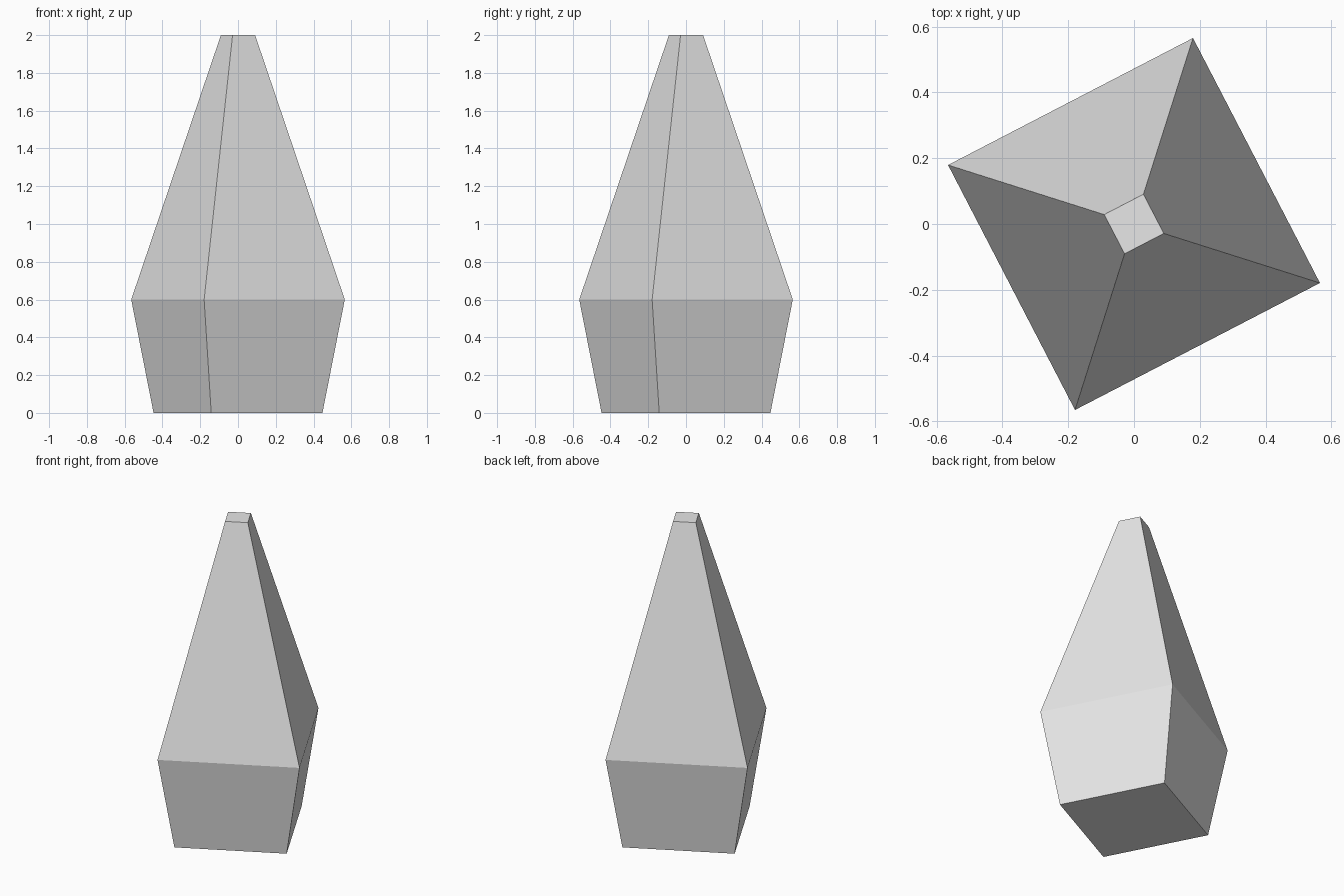
import bpy
import bmesh
from math import cos, sin, radians

cube = bpy.data.objects.get("Cube")
if cube:
    bpy.data.objects.remove(cube, do_unlink=True)

# Single light grey material
grey = bpy.data.materials.new("light_grey")
grey.use_nodes = True
colour = (0.8, 0.8, 0.8, 1.0)
grey.diffuse_color = colour
grey.node_tree.nodes["Principled BSDF"].inputs["Base Color"].default_value = colour

# Square sections up the body: corner radius, height
SECTIONS = [(0.469, 0.0), (0.593, 0.6), (0.095, 2.0)]
SIDES = 4
TURN = radians(-17.6)


def ring(bm, radius, z):
    angles = [TURN + radians(360 / SIDES) * i for i in range(SIDES)]
    return [bm.verts.new((radius * cos(a), radius * sin(a), z)) for a in angles]


# Tapered body, lofted through the sections and capped
bm = bmesh.new()
rings = [ring(bm, r, z) for r, z in SECTIONS]
for low, high in zip(rings, rings[1:]):
    for i in range(SIDES):
        j = (i + 1) % SIDES
        bm.faces.new((low[i], low[j], high[j], high[i]))
bm.faces.new(rings[-1])
bm.faces.new(rings[0][::-1])

mesh = bpy.data.meshes.new("tapered_body")
bm.to_mesh(mesh)
bm.free()
mesh.materials.append(grey)
body = bpy.data.objects.new("tapered_body", mesh)
bpy.context.collection.objects.link(body)
